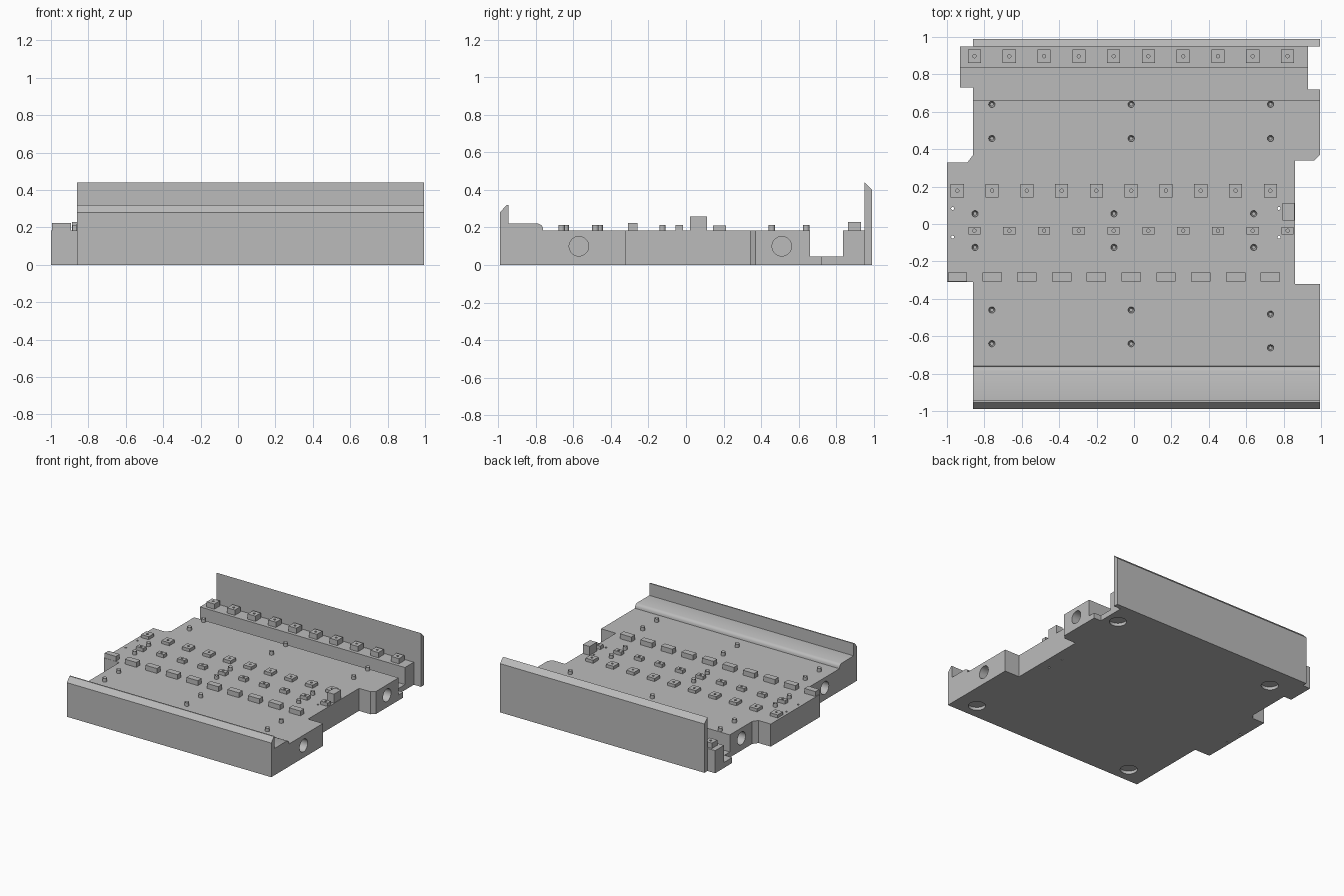
import bpy, bmesh, math
from mathutils import Matrix, Vector

if "Cube" in bpy.data.objects:
    bpy.data.objects.remove(bpy.data.objects["Cube"])

grey = bpy.data.materials.new("plain grey")
grey.use_nodes = True
colour = (0.5, 0.5, 0.5, 1)
grey.diffuse_color = colour
grey.node_tree.nodes["Principled BSDF"].inputs["Base Color"].default_value = colour


def finish(name, bm):
    bmesh.ops.recalc_face_normals(bm, faces=bm.faces)
    mesh = bpy.data.meshes.new(name)
    bm.to_mesh(mesh)
    bm.free()
    mesh.materials.append(grey)
    obj = bpy.data.objects.new(name, mesh)
    bpy.context.collection.objects.link(obj)
    return obj


def prism(name, points, offset):
    """Extrude a closed outline along the offset vector."""
    bm = bmesh.new()
    face = bm.faces.new([bm.verts.new(p) for p in points])
    new = bmesh.ops.extrude_face_region(bm, geom=[face])["geom"]
    bmesh.ops.translate(bm, vec=Vector(offset),
                        verts=[v for v in new if isinstance(v, bmesh.types.BMVert)])
    return finish(name, bm)


def add_box(bm, x0, x1, y0, y1, z0, z1):
    m = Matrix.Translation(((x0 + x1) / 2, (y0 + y1) / 2, (z0 + z1) / 2))
    bmesh.ops.create_cube(bm, size=1, matrix=m @ Matrix.Diagonal((x1 - x0, y1 - y0, z1 - z0, 1)))


def add_cylinder(bm, centre, radius, depth, axis="Z", sides=32):
    turn = Matrix.Rotation(math.pi / 2, 4, "Y") if axis == "X" else Matrix()
    return bmesh.ops.create_cone(bm, cap_ends=True, segments=sides, radius1=radius, radius2=radius,
                                 depth=depth, matrix=Matrix.Translation(centre) @ turn)["verts"]


def boolean(target, tool, operation):
    mod = target.modifiers.new("cut", "BOOLEAN")
    mod.operation, mod.object, mod.solver = operation, tool, "EXACT"
    bpy.context.view_layer.objects.active = target
    bpy.ops.object.modifier_apply(modifier=mod.name)
    bpy.data.objects.remove(tool)


# Base: side profile trimmed by the plan outline
profile = [(-.99, 0), (.99, 0), (.99, .40), (.95, .44), (.95, .185), (.835, .185), (.835, .045),
           (.66, .045), (.66, .185), (-.76, .185), (-.762, .2), (-.769, .212), (-.785, .22),
           (-.945, .22), (-.945, .32), (-.955, .32), (-.99, .28)]
plan = [(-.86, -1.1), (.995, -1.1), (.995, -.32), (.86, -.32), (.86, .34), (.965, .34), (.995, .37),
        (.995, .72), (.93, .72), (.93, .95), (.995, .95), (.995, 1.1), (-.86, 1.1), (-.86, .95),
        (-.93, .95), (-.93, .73), (-.86, .73), (-.86, .37), (-.89, .33), (-1, .33), (-1, -.31),
        (-.86, -.31)]
base = prism("base", [(-1.1, y, z) for y, z in profile], (2.2, 0, 0))
boolean(base, prism("plan_cutter", [(x, y, -.1) for x, y in plan], (0, 0, .7)), "INTERSECT")

# Lower side recess, side bores, underside magnet pockets and pin holes
bm = bmesh.new()
add_box(bm, .73, 1.1, -.45, .45, -.1, .095)
for y in (-.57, .51):
    for x in (-.86, .995):
        add_cylinder(bm, (x, y, .1), .052, .2, "X")
for x in (-.67, .82):
    for y in (-.86, .79):
        add_cylinder(bm, (x, y, 0), .065, .05)
for x in (-.97, .775):
    for y in (-.07, .083):
        add_cylinder(bm, (x, y, .15), .008, .5, sides=12)
boolean(base, finish("base_cutter", bm), "DIFFERENCE")

STEP = .186
TOP = .185


def block_row(name, start, y, width, depth, height, bored):
    """A row of ten blocks, optionally with a small bore in the top of each."""
    bm, holes = bmesh.new(), bmesh.new()
    for i in range(10):
        x = start + i * STEP
        add_box(bm, max(x - width / 2, -.995), x + width / 2, y - depth / 2, y + depth / 2,
                TOP - .01, height)
        add_cylinder(holes, (x, y, height), .009, .03, sides=12)
    row = finish(name, bm)
    cutter = finish(name + "_cutter", holes)
    if bored:
        boolean(row, cutter, "DIFFERENCE")
    else:
        bpy.data.objects.remove(cutter)


# Rows of blocks across the deck
block_row("back_blocks", -.853, .897, .07, .07, .228, True)
block_row("middle_blocks", -.945, .178, .07, .07, .21, True)
block_row("small_blocks", -.853, -.036, .065, .04, .213, True)
block_row("front_blocks", -.945, -.283, .104, .05, .225, False)

# Connector by the side recess
bm = bmesh.new()
add_box(bm, .795, .857, .02, .113, TOP - .01, .258)
finish("connector", bm)

# Hollow-topped pegs
bm = bmesh.new()
spots = [(x, y) for x in (-.76, -.015, .73) for y in (.64, .457)]
spots += [(x, y) for x in (-.85, -.107, .64) for y in (.055, -.125)]
spots += [(x, y) for x in (-.76, -.015) for y in (-.46, -.64)]
spots += [(.73, -.482), (.73, -.662)]
for x, y in spots:
    verts = add_cylinder(bm, (x, y, .197), .017, .035, sides=20)
    faces = {f for v in verts for f in v.link_faces}
    top = max(faces, key=lambda f: f.calc_center_median().z)
    bmesh.ops.inset_region(bm, faces=[top], thickness=.008)
    bmesh.ops.translate(bm, vec=(0, 0, -.02), verts=top.verts)
finish("pegs", bm)

# Smooth round surfaces while keeping sharp edges
bpy.ops.object.select_all(action="DESELECT")
for name in ("base", "pegs"):
    bpy.data.objects[name].select_set(True)
bpy.context.view_layer.objects.active = bpy.data.objects["base"]
bpy.ops.object.shade_smooth_by_angle(angle=math.radians(35))
